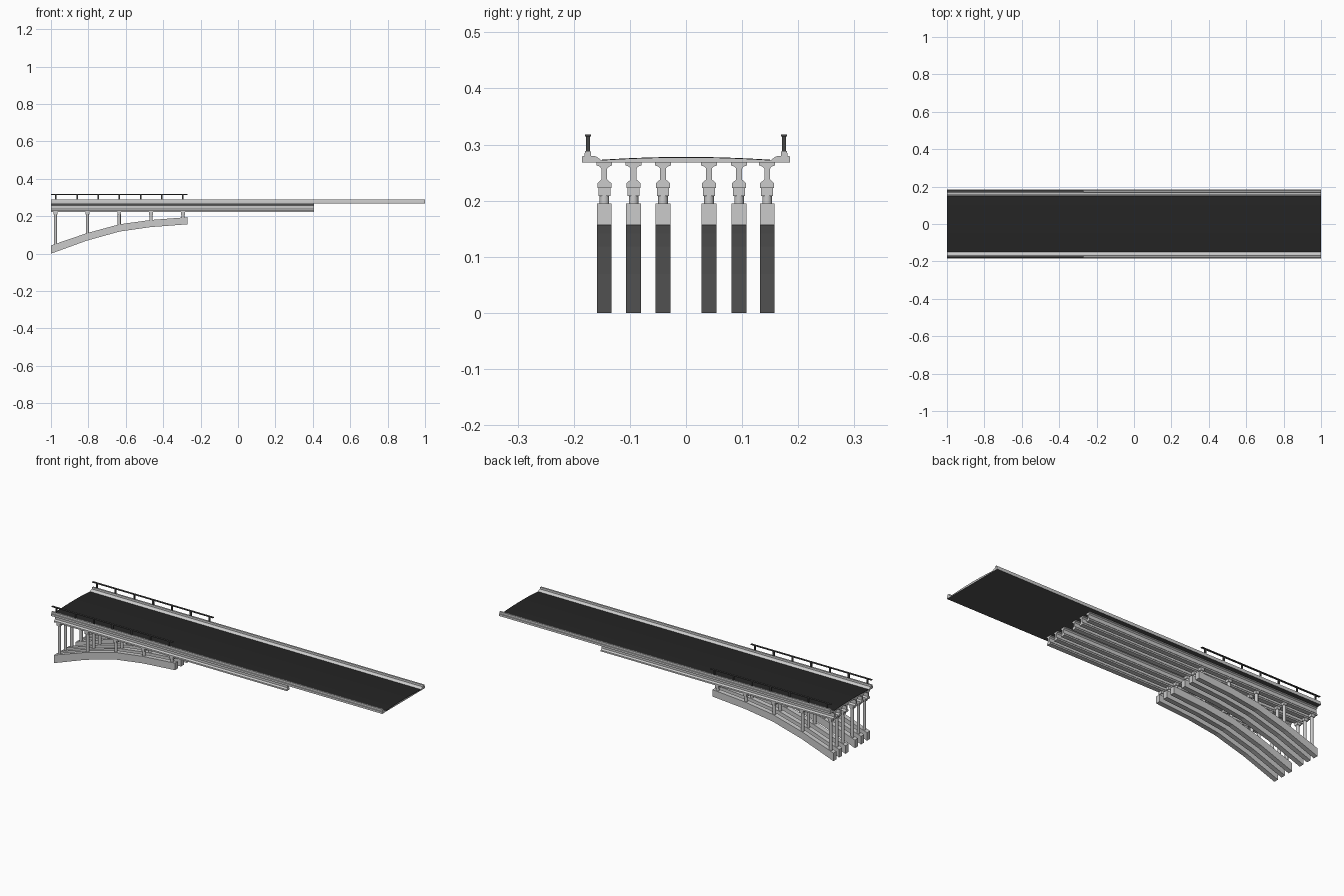
import bpy, bmesh, math

if "Cube" in bpy.data.objects:
    bpy.data.objects.remove(bpy.data.objects["Cube"])

def material(name, v):
    m = bpy.data.materials.new(name)
    m.diffuse_color = (v, v, v, 1)
    m.use_nodes = True
    m.node_tree.nodes["Principled BSDF"].inputs["Base Color"].default_value = m.diffuse_color
    return m

asphalt = material("asphalt", 0.018)
dark_steel = material("dark_steel", 0.06)
soffit_grey = material("soffit_grey", 0.08)

def finish(name, bm, mat=None):
    bmesh.ops.recalc_face_normals(bm, faces=bm.faces)
    me = bpy.data.meshes.new(name)
    bm.to_mesh(me)
    bm.free()
    ob = bpy.data.objects.new(name, me)
    bpy.context.collection.objects.link(ob)
    if mat:
        me.materials.append(mat)
    return ob

def extrude(name, pts, offset, mat=None):
    """Closed outline of 3D points swept along an offset."""
    bm = bmesh.new()
    face = bm.faces.new([bm.verts.new(p) for p in pts])
    ext = bmesh.ops.extrude_face_region(bm, geom=[face])
    verts = [g for g in ext["geom"] if isinstance(g, bmesh.types.BMVert)]
    bmesh.ops.translate(bm, verts=verts, vec=offset)
    # the source face may be dropped by the extrude, so close the start again
    bmesh.ops.holes_fill(bm, edges=[e for e in bm.edges if e.is_boundary])
    return finish(name, bm, mat)

def along_x(name, yz, x0, x1, mat=None):
    return extrude(name, [(x0, y, z) for y, z in yz], (x1 - x0, 0, 0), mat)

def box(name, x0, x1, y0, y1, z0, z1, mat=None):
    return along_x(name, [(y0, z0), (y1, z0), (y1, z1), (y0, z1)], x0, x1, mat)

def cylinder(name, x, y, z0, z1, r):
    bm = bmesh.new()
    bmesh.ops.create_cone(bm, cap_ends=True, segments=16, radius1=r, radius2=r, depth=z1 - z0)
    bmesh.ops.translate(bm, verts=bm.verts, vec=(x, y, (z0 + z1) / 2))
    for f in bm.faces:
        f.smooth = len(f.verts) == 4
    return finish(name, bm)

def mirrored(half):
    return half + [(-y, z) for y, z in reversed(half)]

# deck slab with kerbs and a cambered top
crown = [(-0.15 + 0.025 * i, 0.2715 + 0.005 * (1 - ((6 - i) / 6) ** 2)) for i in range(6)]
kerb = [(-0.185, 0.268), (-0.185, 0.279), (-0.181, 0.280), (-0.180, 0.289),
        (-0.170, 0.289), (-0.169, 0.280), (-0.160, 0.279)]
deck = along_x("deck_slab", mirrored(kerb + crown), -1, 1)
deck.data.materials.append(None)
deck.data.materials.append(soffit_grey)
for p in deck.data.polygons:
    if p.normal.z < -0.9:
        p.material_index = 1

# asphalt road layer following the camber
top = [(y, z + 0.0015) for y, z in crown]
top += [(0, 0.278)] + [(-y, z) for y, z in reversed(top)]
bottom = [(y, z - 0.001) for y, z in reversed(top)]
along_x("road_surface", top + [(y, z - 0.0005) for y, z in bottom], -1, 1, asphalt)

# one rib line: girder, arch rib and columns
girder_half = [(-0.0125, 0.223), (-0.0125, 0.231), (-0.005, 0.238), (-0.005, 0.257),
               (-0.0085, 0.261), (-0.014, 0.263), (-0.014, 0.2685)]
arch_line = [(-1.0, 0.0), (-0.81, 0.069), (-0.634, 0.118), (-0.466, 0.142), (-0.27, 0.157)]
thick = [0.044, 0.040, 0.039, 0.038, 0.038]
column_x = [-0.976 + 0.1705 * i for i in range(5)]

def arch_top(x):
    for (xa, za), (xb, zb), ta, tb in zip(arch_line, arch_line[1:], thick, thick[1:]):
        if xa <= x <= xb:
            t = (x - xa) / (xb - xa)
            return (za + ta) * (1 - t) + (zb + tb) * t

for k, y in enumerate((-0.1455, -0.0935, -0.041, 0.041, 0.0945, 0.1445), 1):
    along_x(f"girder_{k}", [(y + a, z) for a, z in mirrored(girder_half)], -1, 0.405)
    outline = arch_line + [(x, z + t) for (x, z), t in reversed(list(zip(arch_line, thick)))]
    extrude(f"arch_rib_{k}", [(x, y - 0.013, z) for x, z in outline], (0, 0.026, 0))
    for c, x in enumerate(column_x, 1):
        cylinder(f"column_{k}_{c}", x, y, arch_top(x) - 0.008, 0.209, 0.0085)
        box(f"column_cap_{k}_{c}", x - 0.0105, x + 0.0105, y - 0.0105, y + 0.0105, 0.208, 0.2235)

# railings on both kerbs
for side, y in (("front", -0.1745), ("back", 0.1745)):
    box(f"{side}_handrail", -1, -0.27, y - 0.0055, y + 0.0055, 0.3145, 0.318, dark_steel)
    for i in range(7):
        x = -0.974 + 0.1133 * i
        box(f"{side}_rail_post_{i + 1}", x - 0.004, x + 0.004, y - 0.0035, y + 0.0035,
            0.288, 0.315, dark_steel)
